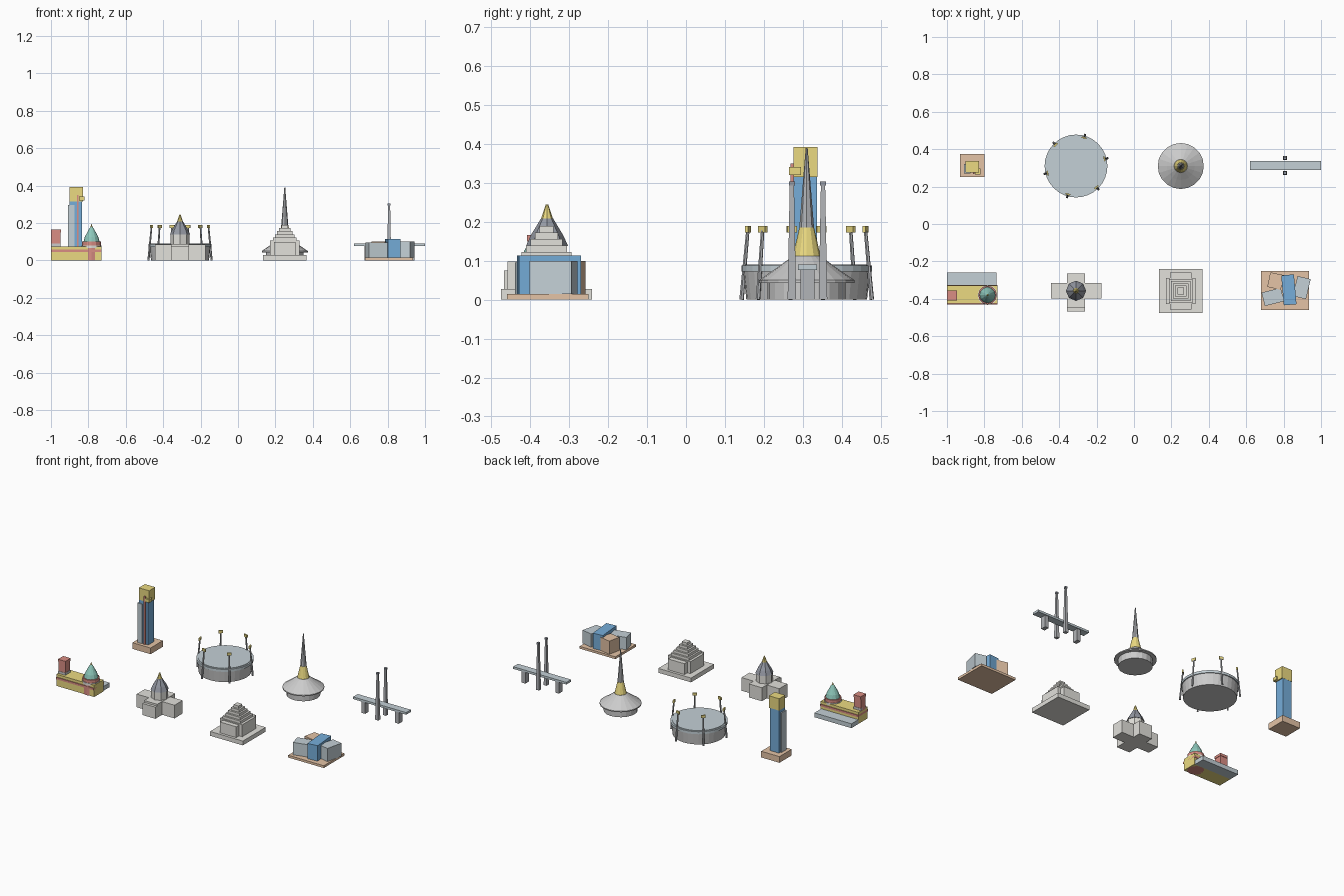
import bpy, math
from mathutils import Vector

if "Cube" in bpy.data.objects:
    bpy.data.objects.remove(bpy.data.objects["Cube"])

COLORS = {
    "yellow": (0.83, 0.70, 0.22), "red": (0.70, 0.27, 0.23), "blue": (0.18, 0.42, 0.70),
    "steel": (0.55, 0.63, 0.67), "tan": (0.78, 0.55, 0.38), "green": (0.27, 0.58, 0.50),
    "slate": (0.30, 0.32, 0.37), "stone": (0.76, 0.75, 0.71), "white": (0.78, 0.79, 0.80),
    "grey": (0.45, 0.46, 0.48),
}
MATS = {}
for key, rgb in COLORS.items():
    MATS[key] = bpy.data.materials.new(key)
    MATS[key].diffuse_color = (*rgb, 1)


def mesh_object(name, verts, faces, color):
    me = bpy.data.meshes.new(name)
    me.from_pydata(verts, [], faces)
    me.materials.append(MATS[color])
    ob = bpy.data.objects.new(name, me)
    bpy.context.collection.objects.link(ob)
    return ob


def box(name, x, y, z, color, rot=0, taper=1.0):
    """Box from (min, max) ranges, turned about its own centre; taper scales the top."""
    hx, hy = (x[1] - x[0]) / 2, (y[1] - y[0]) / 2
    v = [(sx * hx * t, sy * hy * t, h) for h, t in ((z[0], 1), (z[1], taper))
         for sx, sy in ((-1, -1), (1, -1), (1, 1), (-1, 1))]
    f = [(3, 2, 1, 0), (4, 5, 6, 7)] + [(i, (i + 1) % 4, (i + 1) % 4 + 4, i + 4) for i in range(4)]
    ob = mesh_object(name, v, f, color)
    ob.location = ((x[0] + x[1]) / 2, (y[0] + y[1]) / 2, 0)
    ob.rotation_euler.z = math.radians(rot)
    return ob


def cbox(name, cx, cy, hx, hy, z0, z1, color, rot=0, taper=1.0):
    return box(name, (cx - hx, cx + hx), (cy - hy, cy + hy), (z0, z1), color, rot, taper)


def lathe(name, cx, cy, profile, color, n):
    """Closed n-sided solid from (radius, height) points, bottom to top."""
    v = [(r * math.cos(2 * math.pi * i / n), r * math.sin(2 * math.pi * i / n), z)
         for r, z in profile for i in range(n)]
    f = [tuple(reversed(range(n))), tuple(range(len(v) - n, len(v)))]
    for k in range(len(profile) - 1):
        f += [(k * n + i, k * n + (i + 1) % n, (k + 1) * n + (i + 1) % n, (k + 1) * n + i)
              for i in range(n)]
    ob = mesh_object(name, v, f, color)
    ob.location = (cx, cy, 0)
    return ob


def rod(name, a, b, r, color):
    a, b = Vector(a), Vector(b)
    ob = lathe(name, 0, 0, [(r, 0), (r * 0.75, (b - a).length)], color, 6)
    ob.location = a
    ob.rotation_euler = (b - a).to_track_quat('Z', 'Y').to_euler()
    return ob


# railway station: hall, platform, clock tower, domed corner
box("station_hall", (-1.0, -0.73), (-0.425, -0.33), (0, 0.075), "yellow")
box("station_band", (-1.0, -0.73), (-0.43, -0.326), (0.045, 0.058), "red")
box("station_platform", (-1.0, -0.735), (-0.33, -0.26), (0, 0.028), "steel")
box("clock_tower", (-1.0, -0.95), (-0.406, -0.358), (0.07, 0.15), "red")
box("clock_tower_band", (-1.0, -0.948), (-0.408, -0.356), (0.075, 0.09), "white")
box("clock_tower_cap", (-1.0, -0.947), (-0.409, -0.355), (0.15, 0.166), "red")
lathe("corner_drum", -0.783, -0.38, [(0.05, 0), (0.05, 0.1)], "red", 12)
lathe("corner_drum_band", -0.783, -0.38, [(0.053, 0.065), (0.053, 0.08)], "stone", 12)
lathe("corner_dome", -0.783, -0.38, [(0.043, 0.1), (0.036, 0.125), (0.012, 0.17), (0.006, 0.178)], "green", 12)
lathe("corner_finial", -0.783, -0.38, [(0.006, 0.176), (0.001, 0.195)], "yellow", 8)

# skyscraper
box("skyscraper_podium", (-0.93, -0.80), (0.25, 0.375), (0, 0.04), "tan")
box("skyscraper_shaft", (-0.90, -0.835), (0.276, 0.337), (0.04, 0.315), "blue")
box("skyscraper_side_slab", (-0.908, -0.875), (0.27, 0.32), (0.04, 0.295), "steel")
box("skyscraper_crown", (-0.902, -0.828), (0.276, 0.338), (0.315, 0.392), "yellow")
box("skyscraper_stripe", (-0.862, -0.852), (0.268, 0.278), (0.04, 0.35), "red")
box("skyscraper_viewing_box", (-0.85, -0.82), (0.264, 0.296), (0.32, 0.341), "yellow")

# stadium: bowl, rim, roof disk and six leaning light towers
SX, SY = -0.31, 0.31
lathe("stadium_bowl", SX, SY, [(0.155, 0), (0.163, 0.075)], "white", 32)
lathe("stadium_rim", SX, SY, [(0.168, 0.072), (0.168, 0.088)], "steel", 32)
lathe("stadium_roof", SX, SY, [(0.158, 0.08), (0.158, 0.091)], "steel", 32)
for i in range(6):
    a = math.radians(14 + 60 * i)
    c, s = math.cos(a), math.sin(a)
    rod(f"light_pole_{i}", (SX + 0.174 * c, SY + 0.174 * s, 0), (SX + 0.157 * c, SY + 0.157 * s, 0.18), 0.006, "grey")
    cbox(f"light_panel_{i}", SX + 0.157 * c, SY + 0.157 * s, 0.004, 0.013, 0.173, 0.19, "yellow", 14 + 60 * i)

# arts centre spire
AX, AY = 0.25, 0.31
lathe("spire_drum", AX, AY, [(0.1, 0), (0.1, 0.05)], "white", 20)
lathe("spire_skirt", AX, AY, [(0.123, 0.043), (0.123, 0.05), (0.075, 0.083), (0.036, 0.112)], "white", 20)
lathe("spire_gold_cone", AX, AY, [(0.036, 0.11), (0.019, 0.185)], "yellow", 12)
lathe("spire_needle", AX, AY, [(0.019, 0.185), (0.0025, 0.39)], "grey", 8)

# bridge: deck, piers and twin towers
box("bridge_deck", (0.62, 1.0), (0.288, 0.336), (0.076, 0.09), "steel")
for x in (0.69, 0.93):
    cbox("bridge_pier", x, 0.312, 0.013, 0.018, 0, 0.077, "grey")
for y in (0.272, 0.352):
    cbox("bridge_tower", 0.808, y, 0.011, 0.011, 0, 0.295, "grey", taper=0.5)
    cbox("bridge_tower_cap", 0.808, y, 0.0075, 0.0075, 0.293, 0.304, "slate")

# cathedral: cross plan, drum, faceted dome and gold tip
CX, CY = -0.31, -0.357
cbox("cathedral_transept", CX, CY, 0.135, 0.041, 0, 0.085, "stone")
cbox("cathedral_nave", CX, CY, 0.047, 0.092, 0, 0.087, "stone")
box("cathedral_porch", (CX - 0.047, CX + 0.047), (-0.467, -0.44), (0, 0.075), "stone")
lathe("cathedral_drum", CX, CY, [(0.05, 0.08), (0.05, 0.14)], "stone", 8)
lathe("cathedral_dome", CX, CY, [(0.054, 0.138), (0.042, 0.165), (0.016, 0.208)], "slate", 8)
lathe("cathedral_gold_tip", CX, CY, [(0.016, 0.206), (0.003, 0.245)], "yellow", 8)

# memorial: plinth, body, porticoes and stepped roof
MX, MY = 0.25, -0.358
cbox("memorial_plinth", MX, MY, 0.117, 0.117, 0, 0.028, "stone")
cbox("memorial_body", MX, MY, 0.08, 0.07, 0.028, 0.105, "stone")
cbox("memorial_porticoes", MX, MY, 0.058, 0.1, 0.028, 0.098, "stone")
for i in range(5):
    h = 0.064 - 0.0115 * i
    cbox(f"memorial_step_{i}", MX, MY, h, h, 0.105 + 0.017 * i, 0.122 + 0.017 * i, "stone")

# city square: plaza and turned blocks
box("plaza", (0.68, 0.935), (-0.46, -0.25), (0, 0.015), "tan")
cbox("plaza_blue_block", 0.828, -0.352, 0.034, 0.08, 0.015, 0.114, "blue", 5)
cbox("plaza_east_block", 0.897, -0.34, 0.036, 0.055, 0.015, 0.1, "steel", -13)
cbox("plaza_west_block", 0.742, -0.39, 0.053, 0.037, 0.015, 0.095, "steel", 14)
cbox("plaza_north_block", 0.757, -0.305, 0.037, 0.04, 0.015, 0.1, "tan", -12)

for m in bpy.data.materials:
    if m.users and not m.is_grease_pencil:
        m.use_nodes = True
        m.node_tree.nodes["Principled BSDF"].inputs["Base Color"].default_value = m.diffuse_color
